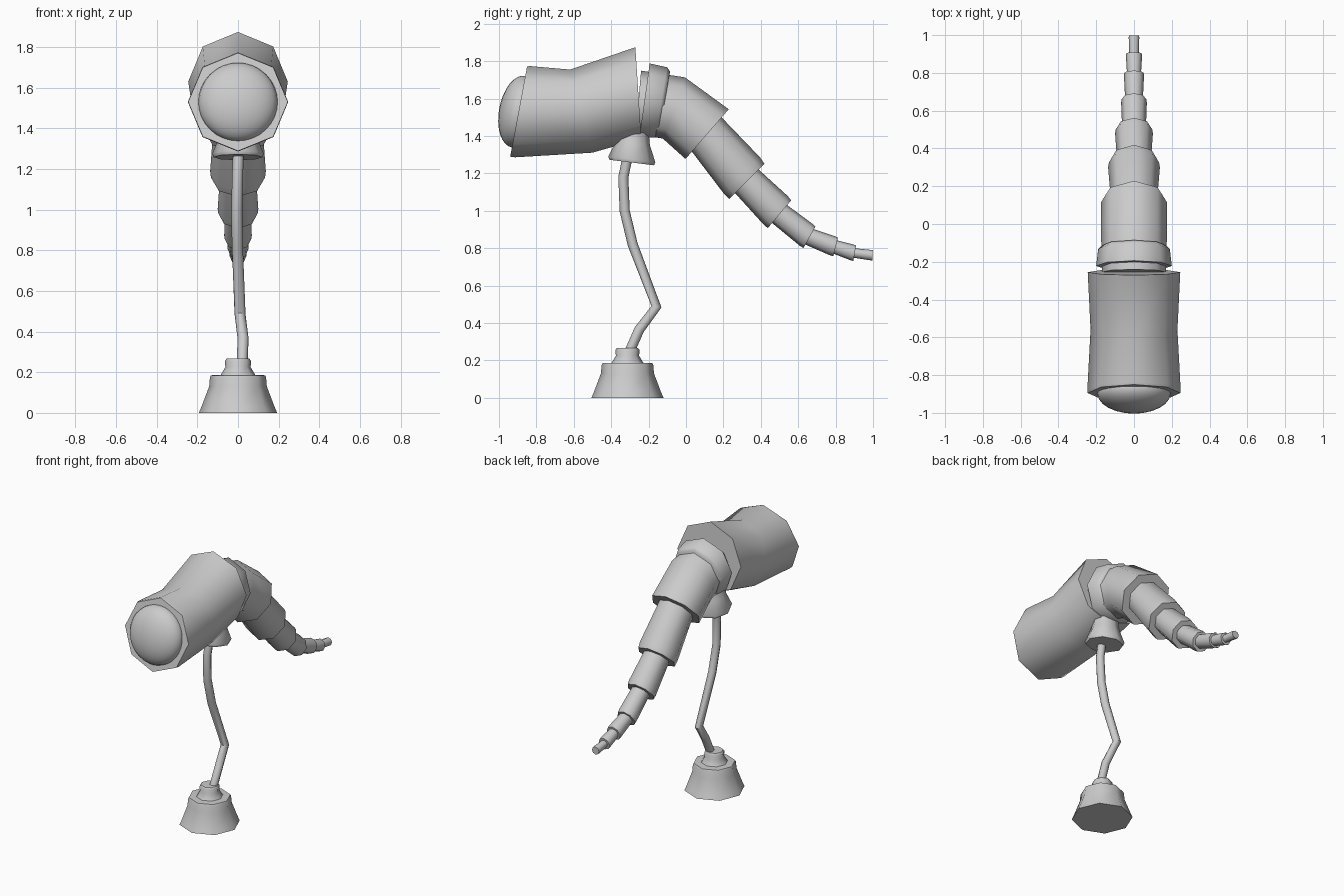
import bpy, bmesh
from math import sin, cos, radians, pi, atan2, degrees

if "Cube" in bpy.data.objects:
    bpy.data.objects.remove(bpy.data.objects["Cube"])


def smooth(ob, angle=50):
    bpy.ops.object.select_all(action='DESELECT')
    ob.select_set(True)
    bpy.context.view_layer.objects.active = ob
    bpy.ops.object.shade_smooth_by_angle(angle=radians(angle))


def loft(name, rings, sides=8):
    """Capped tube through rings (x, y, z, radius, pitch of the axis in the yz plane)."""
    bm = bmesh.new()
    loops = []
    for x, y, z, r, pitch in rings:
        t = radians(pitch)
        loops.append([bm.verts.new((x + r * sin(a),
                                    y - r * cos(a) * sin(t),
                                    z + r * cos(a) * cos(t)))
                      for a in (2 * pi * i / sides for i in range(sides))])
    for a, b in zip(loops, loops[1:]):
        for i in range(sides):
            j = (i + 1) % sides
            bm.faces.new((a[i], a[j], b[j], b[i]))
    bm.faces.new(loops[0])
    bm.faces.new(loops[-1])
    bmesh.ops.recalc_face_normals(bm, faces=bm.faces)
    me = bpy.data.meshes.new(name)
    bm.to_mesh(me)
    bm.free()
    ob = bpy.data.objects.new(name, me)
    bpy.context.collection.objects.link(ob)
    smooth(ob)
    return ob


# Head barrel, with tilted front face
loft("head_shell", [(0, -0.895, 1.53, 0.245, -10.6), (0, -0.875, 1.53, 0.247, -9),
                    (0, -0.56, 1.533, 0.23, 15), (0, -0.255, 1.63, 0.245, 3.7)])

# Domed lens on the front face
bpy.ops.mesh.primitive_uv_sphere_add(segments=24, ring_count=16, radius=1,
                                     location=(0, -0.895, 1.53),
                                     rotation=(radians(-10.6), 0, 0))
lens = bpy.context.object
lens.name = "lens"
lens.scale = (0.195, 0.105, 0.195)
smooth(lens)

# Collar behind the head
loft("collar", [(0, -0.222, 1.59, 0.2, -8), (0, -0.133, 1.58, 0.19, -9.7),
                (0, -0.115, 1.575, 0.172, -10)])

# Tail: first bent segment, then tapering nested segments
loft("tail_segment_1", [(0, -0.255, 1.58, 0.17, -5), (0, -0.065, 1.55, 0.174, -20),
                        (0, 0.113, 1.41, 0.176, -41)])
ends = [(0.113, 1.41, 0, -41), (0.325, 1.158, 0.137, -45), (0.50, 0.982, 0.1, -40),
        (0.66, 0.858, 0.068, -29), (0.80, 0.807, 0.053, -14),
        (0.902, 0.773, 0.043, -10), (0.998, 0.762, 0.028, -1)]
starts = [0.12, 0.088, 0.062, 0.046, 0.036, 0.025]
for k, r0 in enumerate(starts):
    (y0, z0, _, t0), (y1, z1, r1, t1) = ends[k], ends[k + 1]
    b = radians(t0)
    loft(f"tail_segment_{k + 2}", [
        (0, y0 - 0.02 * cos(b), z0 - 0.02 * sin(b), r0, t0),
        (0, y1 + (y0 - y1) * 0.12, z1 + (z0 - z1) * 0.12, r1, t1),
        (0, y1, z1, r1 * 0.97, t1)])

# Socket under the head
loft("neck_socket", [(0, -0.29, 1.258, 0.12, 83), (0, -0.29, 1.275, 0.127, 83),
                     (0, -0.285, 1.36, 0.092, 85), (0, -0.28, 1.43, 0.08, 88)])

# Bent stalk, rings turned to bisect each bend
path = [(0.02, -0.305, 0.24), (0.025, -0.25, 0.365), (0.01, -0.158, 0.487),
        (-0.003, -0.285, 0.82), (-0.006, -0.328, 1.0), (-0.002, -0.335, 1.18),
        (0.003, -0.31, 1.30)]
rings = []
for i, (x, y, z) in enumerate(path):
    dirs = [atan2(q[2] - p[2], q[1] - p[1])
            for p, q in zip(path[max(i - 1, 0):i + 1], path[i:i + 2] if i == 0 else path[i:i + 1])]
    if i == 0:
        dirs = [atan2(path[1][2] - z, path[1][1] - y)]
    elif i < len(path) - 1:
        n = path[i + 1]
        dirs.append(atan2(n[2] - z, n[1] - y))
    rings.append((x, y, z, 0.027, degrees(sum(dirs) / len(dirs))))
loft("stalk", rings)

# Stepped foot
loft("foot", [(0, -0.313, z, r, 90) for z, r in
              [(0, 0.193), (0.03, 0.18), (0.13, 0.142), (0.175, 0.138), (0.185, 0.133),
               (0.187, 0.085), (0.225, 0.062), (0.255, 0.065), (0.267, 0.056)]])
